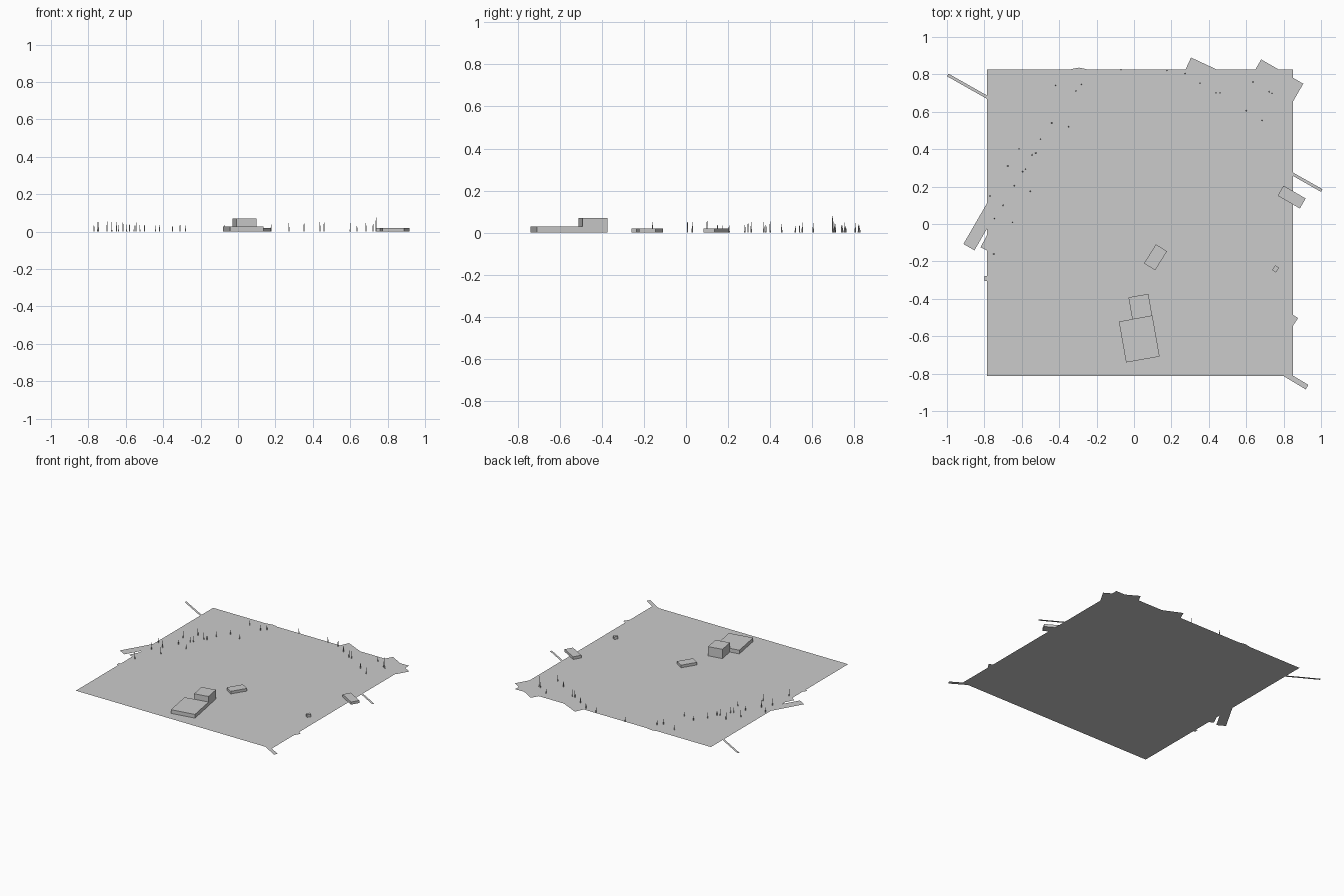
import bpy, bmesh, random
from math import radians, cos, sin, pi

if "Cube" in bpy.data.objects:
    bpy.data.objects.remove(bpy.data.objects["Cube"])

random.seed(4)


def mesh_object(name, bm):
    me = bpy.data.meshes.new(name)
    bm.to_mesh(me)
    bm.free()
    ob = bpy.data.objects.new(name, me)
    bpy.context.collection.objects.link(ob)
    return ob


def flat(name, pts, z):
    bm = bmesh.new()
    f = bm.faces.new([bm.verts.new((x, y, z)) for x, y in pts])
    f.normal_update()
    if f.normal.z < 0:
        f.normal_flip()
    return mesh_object(name, bm)


def corner_rect(x, y, deg, a, b):
    """Rectangle from one corner, with signed side lengths."""
    c, s = cos(radians(deg)), sin(radians(deg))
    return [(x + c * u - s * v, y + s * u + c * v)
            for u, v in ((0, 0), (a, 0), (a, b), (0, b))]


def block(name, x, y, sx, sy, h, deg):
    bm = bmesh.new()
    c, s = cos(radians(deg)), sin(radians(deg))
    bmesh.ops.create_cube(bm, size=1)
    for v in bm.verts:
        px, py = v.co.x * sx, v.co.y * sy
        v.co = (x + c * px - s * py, y + s * px + c * py, (v.co.z + .5) * h)
    return mesh_object(name, bm)


# Site ground
flat("ground", [(-.786, -.812), (.85, -.812), (.85, .826), (-.786, .826)], 0)

# Paved areas that reach past the ground edge
pavings = [
    (.305, .89, -25, .28, -.2),
    (.68, .88, -30, .26, -.2),
    (.877, -.503, -33, -.1, -.1),
    (-.912, -.107, -30, .068, .36),
    (-.82, -.125, -27, .08, .11),
    (-.80, -.305, 0, .05, .028),
]
for i, p in enumerate(pavings):
    flat(f"paving_{i + 1}", corner_rect(*p), .0004)
flat("round_bed", [(-.295 + .106 * cos(k * pi / 8), .73 + .106 * sin(k * pi / 8))
                   for k in range(16)], .0004)

# Narrow roads
flat("road_northwest", corner_rect(-1, .79, -29.5, .5, .016), .0006)
flat("road_east", corner_rect(1, .172, -29.5, -.4, .016), .0006)
flat("road_southeast", corner_rect(.918, -.884, -31, -.3, .028), .0006)

# Buildings
block("main_hall", .028, -.615, .182, .222, .028, 10)
block("hall_tower", .034, -.442, .108, .12, .07, 10)
block("north_house", .115, -.178, .07, .12, .02, -32)
block("east_house", .843, .144, .137, .062, .02, -30)
block("shed", .757, -.24, .025, .03, .02, -35)

# Slender trees along the two planted edges
trees = [
    (-.42, .74), (-.28, .745), (-.31, .71), (-.44, .54), (-.35, .52), (-.5, .455),
    (-.615, .40), (-.675, .31), (-.545, .37), (-.525, .38), (-.58, .295),
    (-.595, .28), (-.64, .205), (-.555, .175), (-.77, .15), (-.70, .10),
    (-.745, .03), (-.65, .007), (-.75, -.16), (-.07, .826), (.177, .82),
    (.272, .805), (.353, .755), (.438, .70), (.46, .70), (.636, .76),
    (.60, .605), (.684, .553), (.722, .707), (.738, .697),
]
for i, (x, y) in enumerate(trees):
    h = .08 if i == len(trees) - 1 else random.uniform(.03, .056)
    bm = bmesh.new()
    bmesh.ops.create_cone(bm, cap_ends=True, segments=6, radius1=.0035,
                          radius2=.0012, depth=h)
    bmesh.ops.translate(bm, verts=bm.verts, vec=(x, y, h / 2))
    mesh_object(f"tree_{i + 1}", bm)
